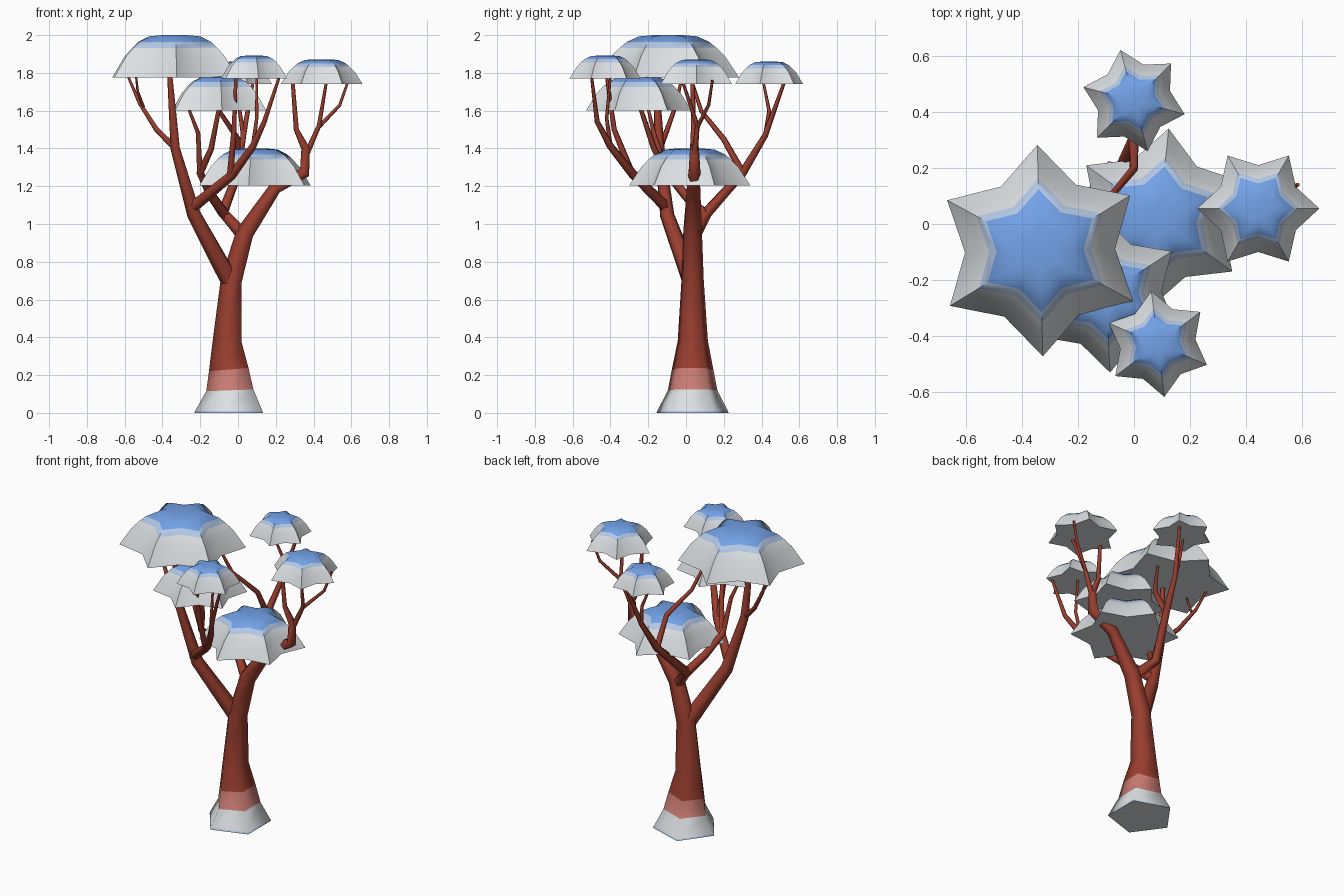
import bpy, bmesh, math
from mathutils import Vector

if "Cube" in bpy.data.objects:
    bpy.data.objects.remove(bpy.data.objects["Cube"])

def material(name, r, g, b):
    m = bpy.data.materials.new(name)
    m.diffuse_color = (r, g, b, 1)
    m.use_nodes = True
    m.node_tree.nodes["Principled BSDF"].inputs["Base Color"].default_value = m.diffuse_color
    return m

BARK = material("red_bark", .32, .048, .028)
PINK = material("frosted_bark", .58, .20, .17)
SNOW = material("snow_white", .72, .75, .77)
PALE = material("pale_blue", .47, .60, .82)
BLUE = material("sky_blue", .17, .36, .80)

def finish(bm, name, mats, angle):
    bmesh.ops.recalc_face_normals(bm, faces=bm.faces[:])
    me = bpy.data.meshes.new(name)
    bm.to_mesh(me)
    bm.free()
    for m in mats:
        me.materials.append(m)
    ob = bpy.data.objects.new(name, me)
    bpy.context.collection.objects.link(ob)
    bpy.context.view_layer.objects.active = ob
    ob.select_set(True)
    bpy.ops.object.shade_smooth_by_angle(angle=math.radians(angle))
    ob.select_set(False)
    return ob

def loft(bm, rings):
    for a, b in zip(rings, rings[1:]):
        n = len(a)
        for i in range(n):
            bm.faces.new((a[i], a[(i + 1) % n], b[(i + 1) % n], b[i]))
    bm.faces.new(rings[0])
    bm.faces.new(rings[-1])

def limb(name, pts, radii, mats=(BARK,), rule=None, sides=5):
    """Tapered five-sided tube along a path."""
    pts = [Vector(p) for p in pts]
    bm = bmesh.new()
    rings = []
    for i, p in enumerate(pts):
        t = (pts[min(i + 1, len(pts) - 1)] - pts[max(i - 1, 0)]).normalized()
        q = Vector((0, 0, 1)).rotation_difference(t)
        rings.append([bm.verts.new(p + q @ Vector((
            radii[i] * math.cos(math.pi + k * math.tau / sides),
            radii[i] * math.sin(math.pi + k * math.tau / sides), 0)))
            for k in range(sides)])
    loft(bm, rings)
    if rule:
        for f in bm.faces:
            f.material_index = rule(f.calc_center_median().z)
    return finish(bm, name, mats, 75)

def taper(name, pts, r0, r1):
    n = len(pts) - 1
    limb(name, pts, [r0 + (r1 - r0) * i / n for i in range(n + 1)])

# Trunk, leaning into the right main branch; snow and frost at its foot
limb("trunk",
     [(-.03, .035, 0), (-.03, .035, .01), (-.03, .035, .12), (-.038, .035, .23),
      (-.05, .036, .38), (-.03, .035, .7), (.04, .035, .95), (.2, .04, 1.19),
      (.355, .045, 1.27), (.36, .045, 1.4), (.31, .04, 1.5), (.29, .035, 1.76)],
     [.2, .197, .138, .116, .084, .062, .052, .037, .033, .025, .015, .011],
     (BARK, PINK, SNOW, PALE),
     lambda z: 3 if .001 < z < .008 else 2 if z < .12 else 1 if z < .2 else 0)

# Forked branches
taper("right_fork", [(.36, .045, 1.36), (.43, .06, 1.52), (.47, -.02, 1.76)], .018, .008)
taper("right_twig", [(.425, .06, 1.51), (.54, .12, 1.63), (.585, .14, 1.76)], .012, .007)
taper("left_branch", [(-.04, .03, .7), (-.23, -.1, 1.05), (-.33, -.14, 1.4),
                      (-.36, -.16, 1.79)], .052, .015)
taper("left_twig", [(-.33, -.14, 1.4), (-.43, -.1, 1.5), (-.52, -.05, 1.64),
                    (-.585, -.02, 1.79)], .018, .007)
taper("left_outer_twig", [(-.5, -.06, 1.62), (-.53, -.12, 1.7), (-.54, -.16, 1.79)], .009, .006)
taper("front_branch", [(-.25, -.1, 1.08), (-.03, -.28, 1.26), (.08, -.4, 1.41),
                       (.14, -.47, 1.54), (.22, -.5, 1.78)], .032, .008)
taper("front_fork", [(-.04, -.28, 1.25), (-.02, -.38, 1.5), (-.01, -.42, 1.78)], .02, .009)
taper("front_twig", [(.08, -.4, 1.41), (.1, -.42, 1.56), (.1, -.4, 1.78)], .013, .007)
taper("back_branch", [(.04, .035, .93), (-.08, .11, 1.06), (0, .3, 1.27),
                      (.03, .42, 1.47), (.08, .52, 1.75)], .038, .009)
taper("back_twig", [(.03, .42, 1.46), (.01, .44, 1.6), (-.04, .41, 1.75)], .014, .007)
taper("middle_branch", [(-.07, .1, 1.05), (-.14, 0, 1.15), (-.2, -.1, 1.27),
                        (-.14, -.17, 1.4), (-.1, -.24, 1.61)], .03, .012)
taper("middle_twig", [(-.2, -.1, 1.27), (-.21, -.17, 1.48), (-.26, -.2, 1.61)], .017, .008)
taper("inner_branch", [(.0, .3, 1.27), (.0, .2, 1.45), (-.1, .08, 1.6), (-.17, .02, 1.79)], .02, .008)

# Six-pointed domed canopies with flat undersides
def canopy(name, x, y, z0, z1, r, rot):
    bm = bmesh.new()
    rings = []
    profile = [(1, 0), (.8, .5), (.68, .7), (.58, .84), (.41, .97), (.2, 1)]
    for s, h in profile:
        ring = []
        for k in range(12):
            a = math.radians(rot + 30 * k)
            d = r * s * (.71 if k % 2 else 1)
            ring.append(bm.verts.new((x + d * math.cos(a), y + d * math.sin(a),
                                      z0 + (z1 - z0) * h)))
        rings.append(ring)
    loft(bm, rings)
    bm.faces.ensure_lookup_table()
    for i, f in enumerate(bm.faces):
        band = i // 12
        f.material_index = 2 if band in (3, 4) or i == len(bm.faces) - 1 \
            else 1 if band == 2 else 0
    finish(bm, name, (SNOW, PALE, BLUE), 50)

canopy("canopy_large", -.335, -.095, 1.775, 2.0, .377, 31.5)
canopy("canopy_low", .09, .02, 1.205, 1.4, .322, 24)
canopy("canopy_middle", -.1, -.25, 1.6, 1.78, .28, 33)
canopy("canopy_right", .443, .055, 1.74, 1.872, .218, 0)
canopy("canopy_front", .085, -.428, 1.77, 1.892, .19, 37)
canopy("canopy_back", 0, .44, 1.74, 1.86, .187, 45)
